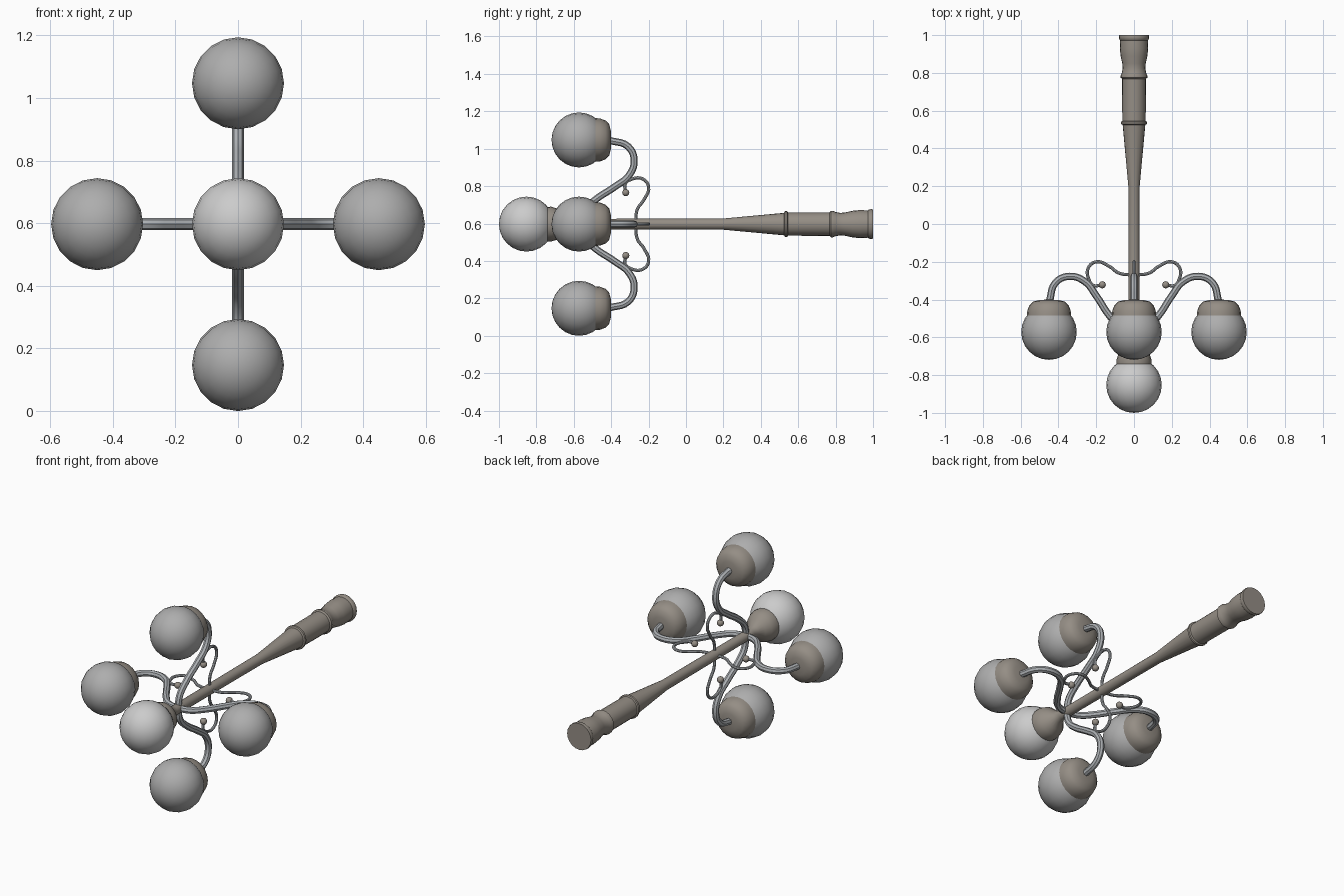
import bpy, bmesh, math

if "Cube" in bpy.data.objects:
    bpy.data.objects.remove(bpy.data.objects["Cube"])

AXIS_Z = 0.597      # height of the post axis (post lies along y)
SIDES = 20


def material(name, rgb):
    m = bpy.data.materials.new(name)
    m.diffuse_color = (*rgb, 1)
    m.use_nodes = True
    m.node_tree.nodes["Principled BSDF"].inputs["Base Color"].default_value = m.diffuse_color
    return m


bronze = material("bronze", (0.30, 0.27, 0.235))
steel = material("steel", (0.42, 0.44, 0.46))
grey_glass = material("grey_glass", (0.42, 0.42, 0.42))
white_glass = material("white_glass", (0.85, 0.85, 0.88))


def finish(ob, mat, turn=0):
    """Put the part on the post axis, turned about it, with smooth shading."""
    ob.data.materials.clear()
    ob.data.materials.append(mat)
    ob.location = (0, 0, AXIS_Z)
    ob.rotation_euler = (0, turn, 0)
    bpy.ops.object.select_all(action='DESELECT')
    ob.select_set(True)
    bpy.context.view_layer.objects.active = ob
    bpy.ops.object.shade_smooth_by_angle(angle=math.radians(35))


def lathe(name, profile, mat, offset=0, turn=0):
    """Revolve (radius, y) points about a y-parallel axis at x = offset."""
    bm = bmesh.new()
    vs = [bm.verts.new((r, y, 0)) for r, y in profile]
    edges = [bm.edges.new(p) for p in zip(vs, vs[1:])]
    bmesh.ops.spin(bm, geom=vs + edges, cent=(0, 0, 0), axis=(0, 1, 0),
                   angle=math.tau, steps=SIDES, use_duplicate=False)
    bmesh.ops.remove_doubles(bm, verts=bm.verts, dist=1e-4)
    bmesh.ops.recalc_face_normals(bm, faces=bm.faces)
    bmesh.ops.translate(bm, verts=bm.verts, vec=(offset, 0, 0))
    me = bpy.data.meshes.new(name)
    bm.to_mesh(me)
    bm.free()
    ob = bpy.data.objects.new(name, me)
    bpy.context.collection.objects.link(ob)
    finish(ob, mat, turn)


def globe(name, y, mat, offset=0, turn=0, radius=0.147, rings=12):
    pts = [(radius * math.sin(math.pi * i / rings),
            y - radius * math.cos(math.pi * i / rings)) for i in range(rings + 1)]
    lathe(name, pts, mat, offset, turn)


def tube(name, path, radius, mat, turn):
    """Round rod along a smooth (distance from axis, y) path."""
    cu = bpy.data.curves.new(name, 'CURVE')
    cu.dimensions = '3D'
    cu.bevel_depth = radius
    cu.bevel_resolution = 2
    cu.resolution_u = 5
    cu.use_fill_caps = True
    sp = cu.splines.new('BEZIER')
    sp.bezier_points.add(len(path) - 1)
    for p, (x, y) in zip(sp.bezier_points, path):
        p.co = (x, y, 0)
        p.handle_left_type = p.handle_right_type = 'AUTO'
    ob = bpy.data.objects.new(name, cu)
    bpy.context.collection.objects.link(ob)
    bpy.ops.object.select_all(action='DESELECT')
    ob.select_set(True)
    bpy.context.view_layer.objects.active = ob
    bpy.ops.object.convert(target='MESH')
    finish(bpy.context.view_layer.objects.active, mat, turn)


# Post: moulded base, rings, taper, slim shaft and the cup under the end globe
lathe("post", [
    (0, 1.0), (0.078, 1.0), (0.08, 0.99), (0.078, 0.978), (0.073, 0.972),
    (0.075, 0.93), (0.071, 0.89), (0.062, 0.85), (0.06, 0.825), (0.065, 0.798),
    (0.071, 0.785), (0.071, 0.775), (0.063, 0.768), (0.062, 0.545),
    (0.069, 0.541), (0.07, 0.535), (0.069, 0.529), (0.06, 0.525),
    (0.03, 0.2), (0.028, -0.60), (0.035, -0.63), (0.06, -0.66),
    (0.082, -0.685), (0.093, -0.72), (0.092, -0.745), (0, -0.76)], bronze)
globe("end_globe", -0.853, white_glass)

arm_path = [(0.0, -0.56), (0.07, -0.545), (0.13, -0.485), (0.2, -0.38),
            (0.26, -0.305), (0.34, -0.277), (0.415, -0.31), (0.448, -0.41)]
scroll_path = [(0.0, -0.27), (0.08, -0.26), (0.13, -0.225), (0.2, -0.2),
               (0.243, -0.235), (0.238, -0.295), (0.215, -0.325), (0.17, -0.322)]
cap_profile = [(0, -0.53), (0.117, -0.487), (0.115, -0.46), (0.104, -0.43),
               (0.085, -0.411), (0.05, -0.402), (0, -0.40)]

# Four branches around the post: arm, globe with cap, and a scroll with its bud
for i in range(4):
    a = i * math.pi / 2
    tube(f"arm_{i}", arm_path, 0.019, steel, a)
    lathe(f"globe_cap_{i}", cap_profile, bronze, 0.45, a)
    globe(f"arm_globe_{i}", -0.572, grey_glass, 0.45, a)
    tube(f"scroll_{i}", scroll_path, 0.0085, steel, a)
    globe(f"scroll_bud_{i}", -0.322, bronze, 0.168, a, radius=0.019, rings=8)
